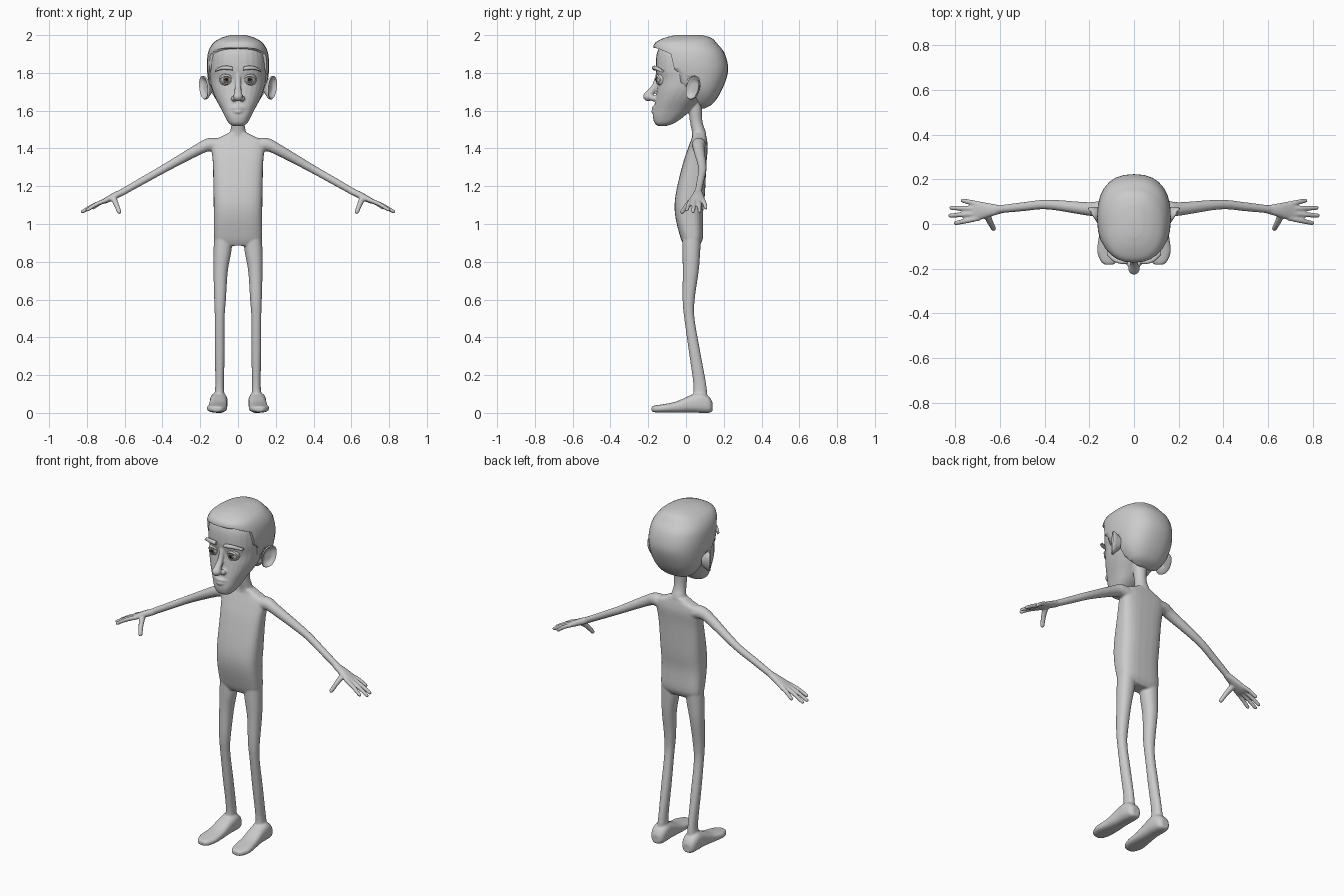
import bpy, bmesh, math
from mathutils import Vector, Matrix

if "Cube" in bpy.data.objects:
    bpy.data.objects.remove(bpy.data.objects["Cube"])

# ---------- helpers ----------
def spline(rows, steps=5):
    """Catmull-Rom through rows of numbers."""
    out = []
    for i in range(len(rows) - 1):
        p = [rows[max(i - 1, 0)], rows[i], rows[i + 1], rows[min(i + 2, len(rows) - 1)]]
        for k in range(steps):
            t = k / steps
            out.append([0.5 * (2 * b + (c - a) * t + (2 * a - 5 * b + 4 * c - d) * t * t
                               + (3 * b - a - 3 * c + d) * t ** 3) for a, b, c, d in zip(*p)])
    return out + [list(rows[-1])]

def loft(bm, rings, p=2.0, n=28):
    """Skin superellipse rings given as (centre, half axis u, half axis v)."""
    def pw(a):
        return math.copysign(abs(a) ** (2 / p), a)
    loops = []
    for c, u, v in rings:
        c, u, v = Vector(c), Vector(u), Vector(v)
        loops.append([bm.verts.new(c + u * pw(math.cos(math.tau * i / n)) + v * pw(math.sin(math.tau * i / n)))
                      for i in range(n)])
    for a, b in zip(loops, loops[1:]):
        for i in range(n):
            bm.faces.new((a[i], a[(i + 1) % n], b[(i + 1) % n], b[i]))
    bm.faces.new(loops[0][::-1])
    bm.faces.new(loops[-1])

def stack(bm, rows, p):
    """Horizontal rings from rows (z, half width, front y, back y)."""
    loft(bm, [((0, (f + b) / 2, z), (w, 0, 0), (0, (b - f) / 2, 0)) for z, w, f, b in spline(rows)], p)

def ball(bm, c, r):
    r = r if isinstance(r, tuple) else (r, r, r)
    bmesh.ops.create_uvsphere(bm, u_segments=24, v_segments=14, radius=1,
                              matrix=Matrix.Translation(c) @ Matrix.Diagonal((*r, 1)))

def limb(bm, rows, s=1, n=16):
    """Round tube along rows (x, y, z, radius) with rounded ends; s mirrors x."""
    pts = [(Vector((s * x, y, z)), r) for x, y, z, r in spline(rows)]
    rings = []
    for i, (c, r) in enumerate(pts):
        d = (pts[min(i + 1, len(pts) - 1)][0] - pts[max(i - 1, 0)][0]).normalized()
        u = d.cross(Vector((0, 1, 0)) if abs(d.y) < 0.8 else Vector((0, 0, 1))).normalized()
        rings.append((c, u * r, d.cross(u) * r))
    loft(bm, rings, n=n)
    for c, r in (pts[0], pts[-1]):
        ball(bm, c, r * 0.98)

def finish(bm, name, color=None, angle=50):
    bmesh.ops.recalc_face_normals(bm, faces=bm.faces)
    me = bpy.data.meshes.new(name)
    bm.to_mesh(me)
    bm.free()
    ob = bpy.data.objects.new(name, me)
    bpy.context.collection.objects.link(ob)
    if color:
        mat = bpy.data.materials.new(name)
        mat.diffuse_color = (*color, 1)
        mat.use_nodes = True
        mat.node_tree.nodes["Principled BSDF"].inputs["Base Color"].default_value = mat.diffuse_color
        me.materials.append(mat)
    bpy.ops.object.select_all(action='DESELECT')
    ob.select_set(True)
    bpy.context.view_layer.objects.active = ob
    bpy.ops.object.shade_smooth_by_angle(angle=math.radians(angle))
    return ob

# ---------- body: all skin parts fused by a voxel remesh ----------
bm = bmesh.new()
# torso and neck
stack(bm, [(.885, .115, -.01, .07), (.93, .127, -.03, .09), (1.05, .128, -.058, .09),
           (1.155, .13, -.055, .1), (1.315, .133, -.018, .108), (1.4, .14, .01, .115),
           (1.44, .135, .025, .112), (1.462, .09, .033, .108), (1.482, .05, .035, .104)], 3)
stack(bm, [(1.42, .06, .03, .108), (1.48, .044, .032, .106), (1.53, .035, .023, .09),
           (1.58, .036, .016, .085), (1.66, .042, .01, .09)], 2)
# head
stack(bm, [(1.52, .03, -.15, -.1), (1.535, .05, -.167, -.06), (1.57, .07, -.175, -.01),
           (1.61, .09, -.17, .03), (1.66, .117, -.162, .08), (1.71, .137, -.155, .13),
           (1.765, .148, -.15, .175), (1.82, .152, -.16, .195), (1.9, .146, -.155, .185),
           (1.95, .115, -.13, .145), (1.975, .07, -.08, .1)], 2.4)
# nose and lips
limb(bm, [(0, -.145, 1.795, .014), (0, -.165, 1.73, .016), (0, -.196, 1.685, .022)])
ball(bm, (0, -.2, 1.675), (.026, .027, .025))
limb(bm, [(-.052, -.152, 1.612, .005), (0, -.172, 1.615, .01), (.052, -.152, 1.612, .005)])
limb(bm, [(-.04, -.156, 1.6, .006), (0, -.172, 1.595, .012), (.04, -.156, 1.6, .006)])
for s in (1, -1):
    ball(bm, (s * .022, -.174, 1.665), .016)
    # leg
    loft(bm, [((s * x, y, z), (a, 0, 0), (0, b, 0)) for x, y, z, a, b in spline([
        (.075, .03, .95, .05, .05), (.083, .028, .85, .047, .047), (.092, .025, .75, .038, .042),
        (.095, .014, .6, .031, .032), (.097, .018, .5, .026, .027), (.097, .046, .32, .026, .03),
        (.097, .073, .15, .023, .034), (.1, .075, .06, .03, .04)])], 2.2)
    # foot
    loft(bm, [((s * x, y, z), (w, 0, 0), (0, 0, h)) for x, y, z, w, h in spline([
        (.102, .14, .032, .022, .024), (.102, .122, .043, .04, .043), (.102, .08, .054, .047, .054),
        (.103, .03, .049, .047, .047), (.107, -.05, .031, .05, .03), (.112, -.12, .024, .053, .022),
        (.112, -.165, .021, .038, .018), (.112, -.182, .021, .02, .012)])], 2.6)
    # arm
    limb(bm, [(.1, .068, 1.412, .04), (.15, .068, 1.42, .036), (.21, .068, 1.395, .03),
              (.385, .087, 1.297, .022), (.5, .077, 1.232, .02), (.61, .065, 1.17, .018)], s)
    # palm
    loft(bm, [((s * x, y, z), (0, w, 0), (s * t * .45, 0, t * .89)) for x, y, z, w, t in spline([
        (.595, .065, 1.176, .018, .017), (.65, .062, 1.15, .031, .018),
        (.695, .059, 1.127, .042, .015), (.722, .058, 1.115, .04, .011)])], 2.3)
    # fingers and thumb
    for y0, x, y, z in ((.09, .768, .105, 1.085), (.069, .818, .072, 1.067),
                        (.047, .823, .038, 1.066), (.026, .798, .004, 1.075)):
        limb(bm, [(.695, y0, 1.127, .012), ((.695 + x) / 2, (y0 + y) / 2, (1.137 + z) / 2, .0115),
                  (x, y, z, .01)], s, 12)
    limb(bm, [(.662, .05, 1.143, .018), (.645, .01, 1.105, .014), (.629, -.02, 1.064, .012)], s, 12)
body = finish(bm, "body")
rm = body.modifiers.new("fuse", 'REMESH')
rm.mode, rm.voxel_size, rm.use_smooth_shade = 'VOXEL', 0.005, True
sm = body.modifiers.new("soften", 'SMOOTH')
sm.factor, sm.iterations = 0.5, 5
bpy.ops.object.convert(target='MESH')
bpy.ops.object.shade_smooth()

# ---------- hair: rounded cap with the face side cut away ----------
bm = bmesh.new()
stack(bm, [(1.612, .055, .03, .1), (1.64, .1, 0, .145), (1.71, .145, -.07, .19),
           (1.81, .164, -.155, .223), (1.9, .16, -.17, .206), (1.955, .134, -.167, .165),
           (1.985, .09, -.115, .135), (2.0, .04, -.055, .085)], 2.4)
hair = finish(bm, "hair")
bm = bmesh.new()
outline = [(-.3, 1.94), (-.15, 1.93), (-.08, 1.9), (-.062, 1.82), (-.035, 1.8), (-.022, 1.71),
           (.002, 1.705), (.012, 1.77), (.045, 1.77), (.055, 1.66), (.08, 1.615), (.08, 1.5), (-.3, 1.5)]
f = bm.faces.new([bm.verts.new((-.3, y, z)) for y, z in outline])
ext = bmesh.ops.extrude_face_region(bm, geom=[f])
bmesh.ops.translate(bm, vec=(.6, 0, 0), verts=[v for v in ext['geom'] if isinstance(v, bmesh.types.BMVert)])
cutter = finish(bm, "face_cutter")
cutter.hide_render = True
cut = hair.modifiers.new("hairline", 'BOOLEAN')
cut.operation, cut.object, cut.solver = 'DIFFERENCE', cutter, 'EXACT'
bpy.ops.object.select_all(action='DESELECT')
hair.select_set(True)
bpy.context.view_layer.objects.active = hair
bpy.ops.object.convert(target='MESH')
bpy.data.objects.remove(cutter)

# ---------- ears, eyes, eyelids, eyebrows ----------
for s, side in ((1, "left"), (-1, "right")):
    bm = bmesh.new()
    c, out = Vector((s * .174, .04, 1.722)), Vector((s * .83, -.55, 0))
    back, up = Vector((s * .55, .83, 0)), Vector((s * .1, .16, 1))
    loft(bm, [(c + out * o, back * .042 * k, up * .063 * k) for o, k in (
        (-.035, .45), (-.012, .8), (.0, .97), (.006, 1), (.011, .95), (.009, .84),
        (-.002, .7), (-.006, .4), (-.005, .05))], 2.2)
    finish(bm, side + "_ear")

    bm = bmesh.new()
    ball(bm, (s * .062, -.123, 1.765), .036)
    finish(bm, side + "_eyeball", (.8, .8, .8))
    bm = bmesh.new()
    ball(bm, (s * .062, -.155, 1.765), (.017, .0055, .017))
    finish(bm, side + "_iris", (.2, .16, .13))
    bm = bmesh.new()
    ball(bm, (s * .062, -.158, 1.765), (.009, .005, .009))
    finish(bm, side + "_pupil", (.01, .01, .01))

    bm = bmesh.new()
    for tilt, r in ((.021, .006), (-.022, .004)):
        limb(bm, [(.03, -.142, 1.763, r * .6), (.045, -.15, 1.765 + tilt * .8, r),
                  (.062, -.152, 1.765 + tilt, r), (.08, -.148, 1.765 + tilt * .75, r),
                  (.095, -.136, 1.763, r * .6)], s, 10)
    finish(bm, side + "_eyelids")

    bm = bmesh.new()
    loft(bm, [((s * x, y, z), (0, .011, 0), (0, 0, h)) for x, y, z, h in spline([
        (.027, -.166, 1.822, .009), (.055, -.168, 1.827, .011), (.09, -.157, 1.825, .009),
        (.122, -.128, 1.81, .005)])], 2.6, 16)
    finish(bm, side + "_eyebrow")
